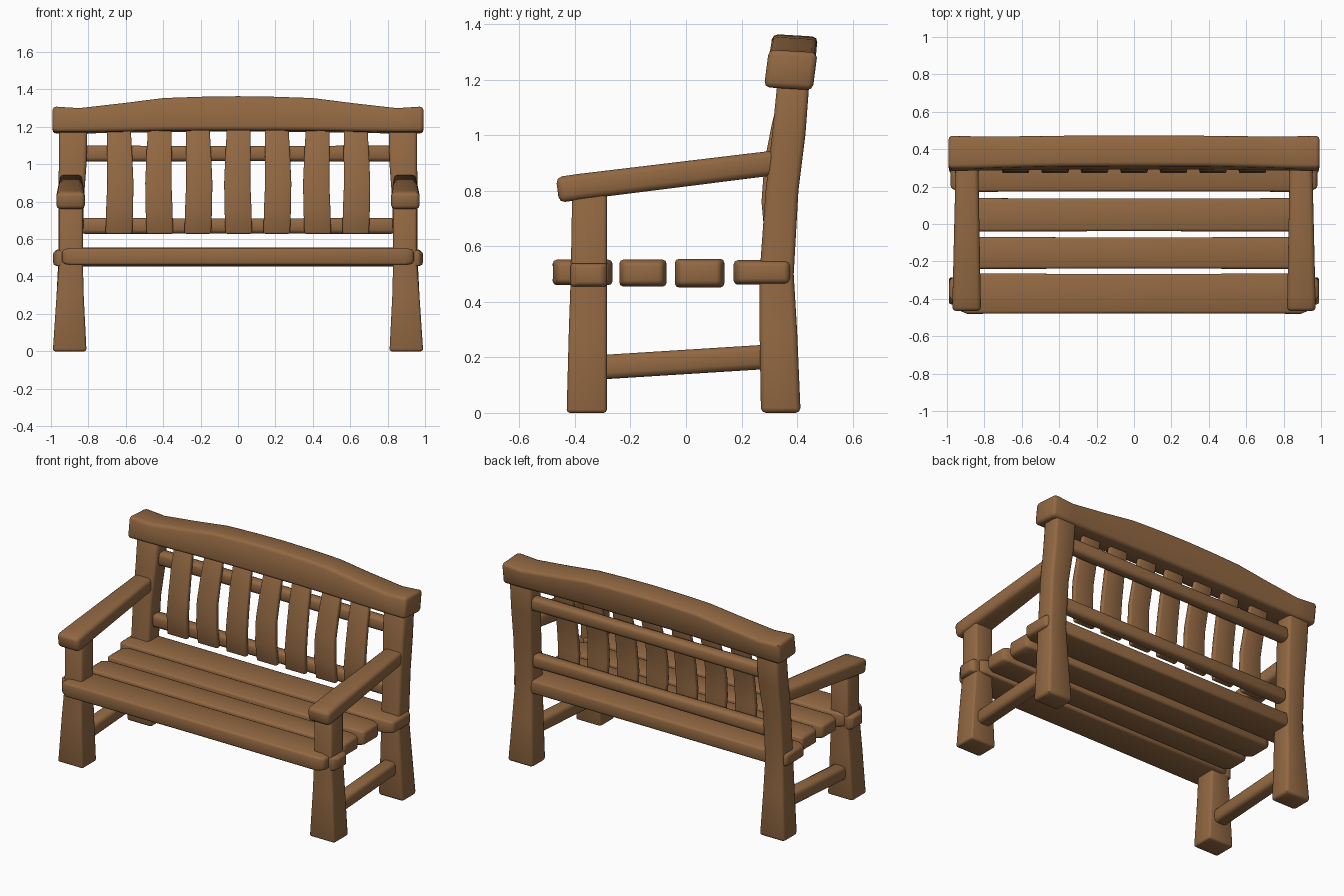
import bpy, bmesh
from mathutils import Vector

old = bpy.data.objects.get("Cube")
if old:
    bpy.data.objects.remove(old, do_unlink=True)

BROWN = (0.29, 0.14, 0.055, 1)
wood = bpy.data.materials.new("warm_brown_wood")
wood.use_nodes = True
wood.diffuse_color = BROWN
shader = wood.node_tree.nodes["Principled BSDF"]
shader.inputs["Base Color"].default_value = BROWN
shader.inputs["Roughness"].default_value = 0.8

X, Y, Z = Vector((1, 0, 0)), Vector((0, 1, 0)), Vector((0, 0, 1))


def beam(name, rings, u, v, bevel=0.015):
    """Loft a rounded timber through rings of (centre, half size on u, half size on v)."""
    bm = bmesh.new()
    loops = []
    for centre, a, b in rings:
        c = Vector(centre)
        loops.append([bm.verts.new(c + u * a * i + v * b * j)
                      for i, j in ((-1, -1), (1, -1), (1, 1), (-1, 1))])
    for low, high in zip(loops, loops[1:]):
        for k in range(4):
            n = (k + 1) % 4
            bm.faces.new((low[k], low[n], high[n], high[k]))
    bm.faces.new(loops[0][::-1])
    bm.faces.new(loops[-1])
    bmesh.ops.recalc_face_normals(bm, faces=bm.faces)
    sharp = [e for e in bm.edges if e.calc_face_angle(0) > 0.7]
    bmesh.ops.bevel(bm, geom=sharp, offset=bevel, segments=2, profile=0.5,
                    affect='EDGES', clamp_overlap=True)
    mesh = bpy.data.meshes.new(name)
    bm.to_mesh(mesh)
    bm.free()
    mesh.materials.append(wood)
    obj = bpy.data.objects.new(name, mesh)
    bpy.context.collection.objects.link(obj)
    bpy.ops.object.select_all(action='DESELECT')
    obj.select_set(True)
    bpy.context.view_layer.objects.active = obj
    bpy.ops.object.shade_smooth_by_angle(angle=0.85)
    return obj


def post(name, side, levels, bevel):
    """Upright from levels of (z, inner x, outer x, front y, back y)."""
    rings = [((side * (i + o) / 2, (f + b) / 2, z), (o - i) / 2, (b - f) / 2)
             for z, i, o, f, b in levels]
    return beam(name, rings, X, Y, bevel)


# Side frames: legs, arm, stretcher and protruding tenon
for label, s in (("left", 1), ("right", -1)):
    post("front_leg_" + label, s, [
        (0, 0.81, 0.99, -0.43, -0.285),
        (0.3, 0.825, 0.97, -0.422, -0.285),
        (0.5, 0.83, 0.955, -0.415, -0.285),
        (0.8, 0.83, 0.955, -0.41, -0.285)], 0.012)
    post("back_post_" + label, s, [
        (0, 0.81, 0.99, 0.27, 0.413),
        (0.3, 0.825, 0.97, 0.265, 0.4),
        (0.5, 0.83, 0.96, 0.265, 0.388),
        (0.8, 0.825, 0.96, 0.287, 0.405),
        (1.0, 0.81, 0.958, 0.31, 0.43),
        (1.2, 0.805, 0.958, 0.33, 0.445)], 0.018)
    beam("armrest_" + label, [
        ((s * 0.895, -0.463, 0.803), 0.077, 0.046),
        ((s * 0.895, -0.38, 0.815), 0.075, 0.046),
        ((s * 0.893, 0.33, 0.902), 0.06, 0.044)],
        X, Vector((0, -0.13, 1)), 0.022)
    beam("side_stretcher_" + label, [
        ((s * 0.895, -0.33, 0.163), 0.045, 0.044),
        ((s * 0.895, 0.31, 0.203), 0.045, 0.044)], X, Z, 0.022)
    beam("seat_tenon_" + label, [
        ((s * 0.92, -0.35, 0.497), 0.066, 0.042),
        ((s * 0.968, -0.35, 0.497), 0.066, 0.042),
        ((s * 0.988, -0.345, 0.497), 0.042, 0.034)], Y, Z, 0.01)


# Seat planks, front to back: name, front y, back y, bottom z, top z, half length
for name, f, b, lo, hi, reach in (
        ("seat_plank_front", -0.48, -0.265, 0.46, 0.552, 0.94),
        ("seat_plank_front_middle", -0.24, -0.07, 0.455, 0.552, 0.92),
        ("seat_plank_back_middle", -0.04, 0.138, 0.452, 0.555, 0.92),
        ("seat_plank_back", 0.172, 0.385, 0.462, 0.55, 0.98)):
    y, z, d, h = (f + b) / 2, (lo + hi) / 2, (b - f) / 2, (hi - lo) / 2
    rings = [((x * reach, y, z), d * w, h * w) for x, w in
             ((-1, 0.82), (-0.95, 1), (0, 0.98), (0.95, 1), (1, 0.82))]
    beam(name, rings, Y, Z, 0.014)

# Rails behind the backrest
for name, y, z in (("back_rail_lower", 0.345, 0.67), ("back_rail_upper", 0.383, 1.057)):
    beam(name, [((-0.84, y, z), 0.038, 0.043), ((0, y, z), 0.036, 0.04),
                ((0.84, y, z), 0.038, 0.043)], Y, Z, 0.022)

# Curved backrest slats
for n in range(7):
    x = (n - 3) * 0.211
    lean = 0.008 * (-1) ** n
    rings = [((x + lean * t, y, z), w, 0.016) for t, y, z, w in (
        (-0.5, 0.3, 0.628, 0.071), (0, 0.288, 0.76, 0.072),
        (0.5, 0.298, 0.9, 0.07), (0, 0.325, 1.04, 0.068),
        (-0.5, 0.365, 1.2, 0.063))]
    beam("back_slat_%d" % (n + 1), rings, X, Y, 0.008)

# Arched crest rail: half profile of (x, bottom z, top z, depth), mirrored
half = [(0.992, 1.168, 1.305, 0.088), (0.85, 1.168, 1.296, 0.086),
        (0.62, 1.172, 1.322, 0.083), (0.4, 1.176, 1.35, 0.082),
        (0.2, 1.178, 1.357, 0.082)]
profile = ([(-x, lo, hi, d) for x, lo, hi, d in half]
           + [(0, 1.178, 1.36, 0.082)] + half[::-1])
rings = [((x, 0.378 + 0.13 * ((lo + hi) / 2 - 1.24), (lo + hi) / 2), d, (hi - lo) / 2)
         for x, lo, hi, d in profile]
beam("crest_rail", rings, Vector((0, 1, -0.06)), Vector((0, 0.13, 1)), 0.02)
